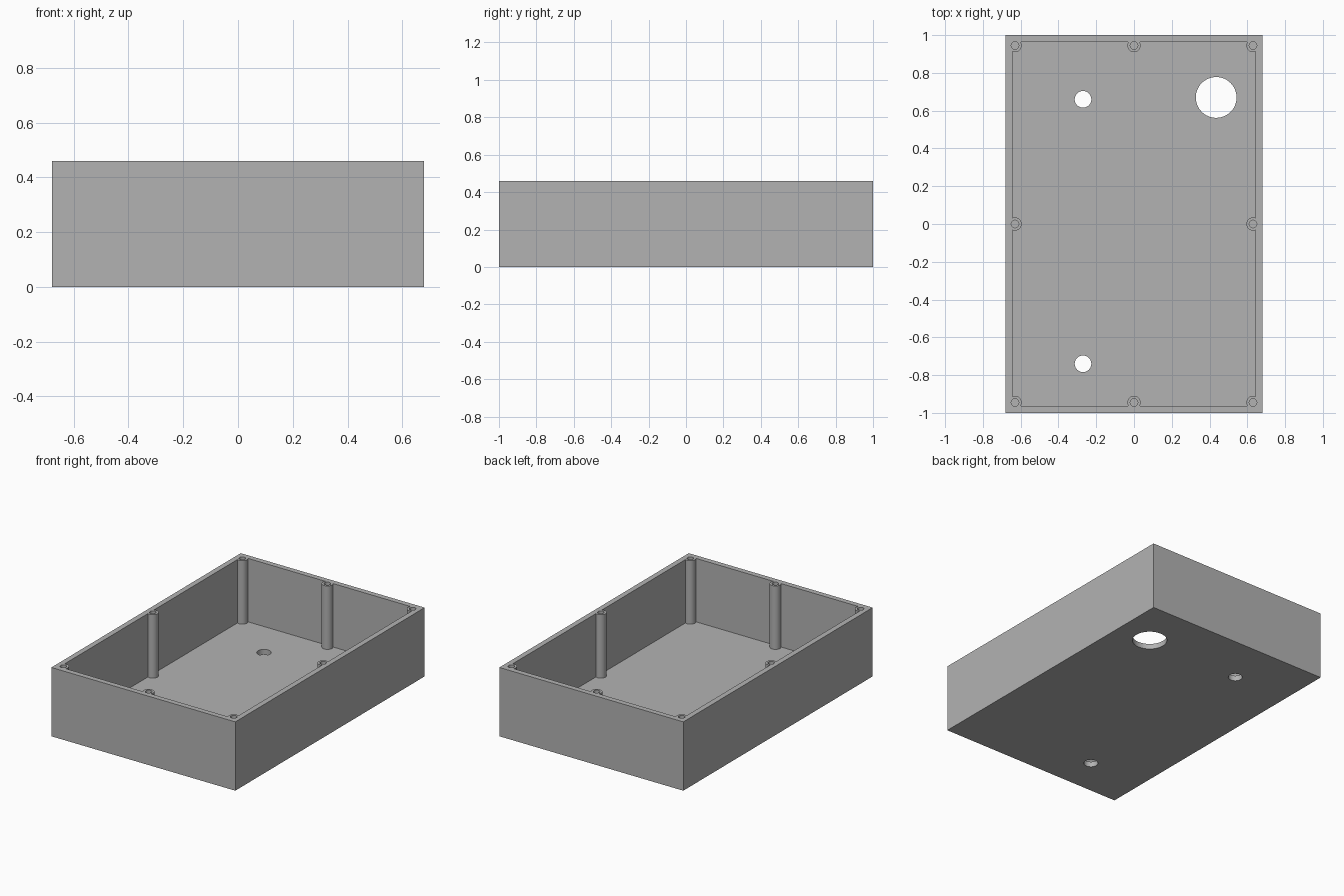
import bpy
import bmesh
import math
from mathutils import Matrix

if "Cube" in bpy.data.objects:
    bpy.data.objects.remove(bpy.data.objects["Cube"], do_unlink=True)

WIDTH, LENGTH, HEIGHT = 1.36, 2.0, 0.46
WALL = 0.036
POST_X, POST_Y = 0.63, 0.945
POST_R, SCREW_R = 0.035, 0.02

grey = bpy.data.materials.new("plain grey")
grey.use_nodes = True
colour = (0.45, 0.45, 0.45, 1)
grey.diffuse_color = colour
grey.node_tree.nodes["Principled BSDF"].inputs["Base Color"].default_value = colour


def make_object(name, bm):
    mesh = bpy.data.meshes.new(name)
    bm.to_mesh(mesh)
    bm.free()
    mesh.materials.append(grey)
    obj = bpy.data.objects.new(name, mesh)
    bpy.context.collection.objects.link(obj)
    return obj


def block(name, width, length, bottom, top):
    bm = bmesh.new()
    place = (Matrix.Translation((0, 0, (bottom + top) / 2))
             @ Matrix.Diagonal((width, length, top - bottom, 1)))
    bmesh.ops.create_cube(bm, size=1, matrix=place)
    return make_object(name, bm)


def cylinders(name, spots, bottom, top, sides=48):
    bm = bmesh.new()
    for x, y, radius in spots:
        bmesh.ops.create_cone(bm, cap_ends=True, segments=sides, radius1=radius,
                              radius2=radius, depth=top - bottom,
                              matrix=Matrix.Translation((x, y, (bottom + top) / 2)))
    return make_object(name, bm)


def subtract(target, cutter):
    """Cut one object from another, then discard the cutter."""
    cutter.hide_render = True
    mod = target.modifiers.new("cut", "BOOLEAN")
    mod.operation, mod.solver, mod.object = "DIFFERENCE", "EXACT", cutter
    bpy.context.view_layer.objects.active = target
    bpy.ops.object.modifier_apply(modifier=mod.name)
    bpy.data.objects.remove(cutter, do_unlink=True)


# Screw posts stand at the corners and the middle of each wall
posts = [(x, y) for x in (-POST_X, 0, POST_X) for y in (-POST_Y, 0, POST_Y) if x or y]

# Open box, with the posts left standing in its cavity
box = block("enclosure_box", WIDTH, LENGTH, 0, HEIGHT)
cavity = block("cavity", WIDTH - 2 * WALL, LENGTH - 2 * WALL, WALL, HEIGHT + 0.1)
subtract(cavity, cylinders("posts", [(x, y, POST_R) for x, y in posts], 0, HEIGHT + 0.2))
subtract(box, cavity)

# Blind screw holes in the posts
subtract(box, cylinders("screw_holes", [(x, y, SCREW_R) for x, y in posts],
                        WALL, HEIGHT + 0.1, 32))

# Large and small openings through the floor
openings = [(0.435, 0.67, 0.108), (-0.27, 0.66, 0.044), (-0.27, -0.74, 0.044)]
subtract(box, cylinders("floor_openings", openings, -0.1, 0.1))

# Smooth round walls, sharp box edges
bpy.ops.object.select_all(action="DESELECT")
box.select_set(True)
bpy.context.view_layer.objects.active = box
bpy.ops.object.shade_smooth_by_angle(angle=math.radians(30))
